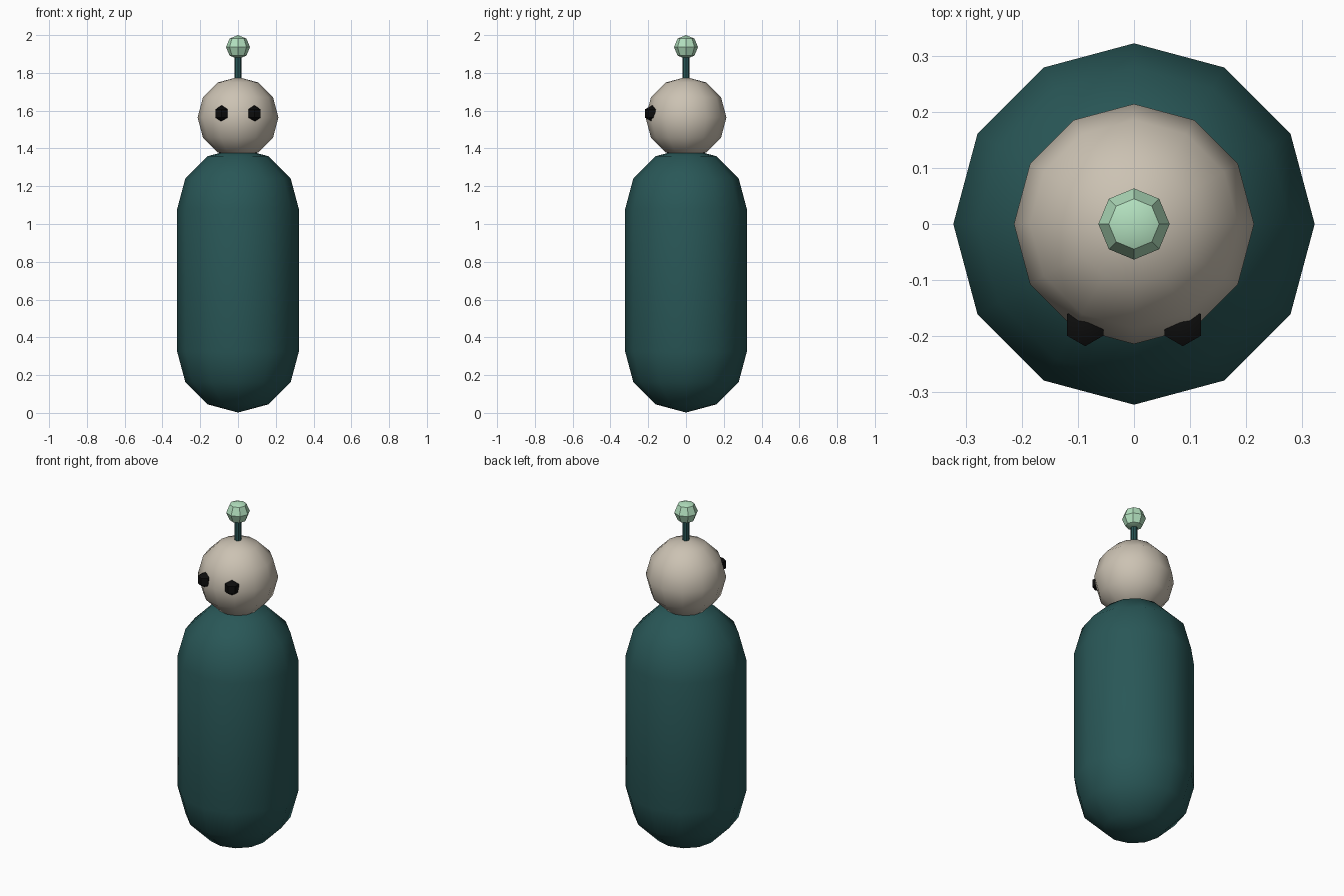
import bpy
import bmesh
from math import cos, sin, pi, radians
from mathutils import Matrix, Vector

cube = bpy.data.objects.get("Cube")
if cube:
    bpy.data.objects.remove(cube, do_unlink=True)


def material(name, r, g, b):
    mat = bpy.data.materials.new(name)
    mat.use_nodes = True
    mat.diffuse_color = (r, g, b, 1)
    bsdf = next(n for n in mat.node_tree.nodes if n.type == 'BSDF_PRINCIPLED')
    bsdf.inputs["Base Color"].default_value = (r, g, b, 1)
    return mat


teal = material("deep teal", 0.022, 0.095, 0.095)
beige = material("warm beige", 0.60, 0.54, 0.45)
mint = material("pale mint", 0.45, 0.75, 0.52)
black = material("black", 0.004, 0.004, 0.004)


def lathe(name, profile, sides, mat, location=(0, 0, 0)):
    """Spin a (radius, height) profile around z, starting at the front."""
    bm = bmesh.new()
    points = [bm.verts.new((0, -r, z)) for r, z in profile]
    edges = [bm.edges.new(pair) for pair in zip(points, points[1:])]
    bmesh.ops.spin(bm, geom=points + edges, axis=(0, 0, 1), cent=(0, 0, 0),
                   angle=2 * pi, steps=sides, use_merge=False)
    bmesh.ops.remove_doubles(bm, verts=bm.verts, dist=0.0005)
    bmesh.ops.dissolve_degenerate(bm, edges=bm.edges, dist=0.0001)
    bmesh.ops.recalc_face_normals(bm, faces=bm.faces)
    mesh = bpy.data.meshes.new(name)
    bm.to_mesh(mesh)
    bm.free()
    mesh.materials.append(mat)
    obj = bpy.data.objects.new(name, mesh)
    obj.location = location
    bpy.context.collection.objects.link(obj)
    bpy.ops.object.select_all(action='DESELECT')
    obj.select_set(True)
    bpy.context.view_layer.objects.active = obj
    bpy.ops.object.shade_smooth_by_angle(angle=radians(35))
    return obj


def arc(radius, rings, start=0, end=None, lift=0):
    """Profile points of a sphere from bottom pole (0) to top pole (rings)."""
    end = rings if end is None else end
    return [(radius * sin(pi * i / rings), lift - radius * cos(pi * i / rings))
            for i in range(start, end + 1)]


# Capsule body: two half spheres joined by a straight wall
R = 0.322
lathe("body", arc(R, 6, 0, 3, 0.324) + arc(R, 6, 3, 6, 1.08), 12, teal)

# Round head
lathe("head", arc(0.214, 6), 12, beige, (0, 0, 1.564))

# Antenna with its faceted tip
lathe("antenna_stem", [(0, 1.74), (0.018, 1.74), (0.018, 1.92), (0, 1.92)],
      8, teal)
lathe("antenna_tip", arc(0.0635, 4), 8, mint, (0, 0, 1.9365))

# Eyes
for side, x in (("left", 0.087), ("right", -0.087)):
    lathe(side + "_eye", arc(0.0436, 3), 6, black, (x, -0.18, 1.585))
